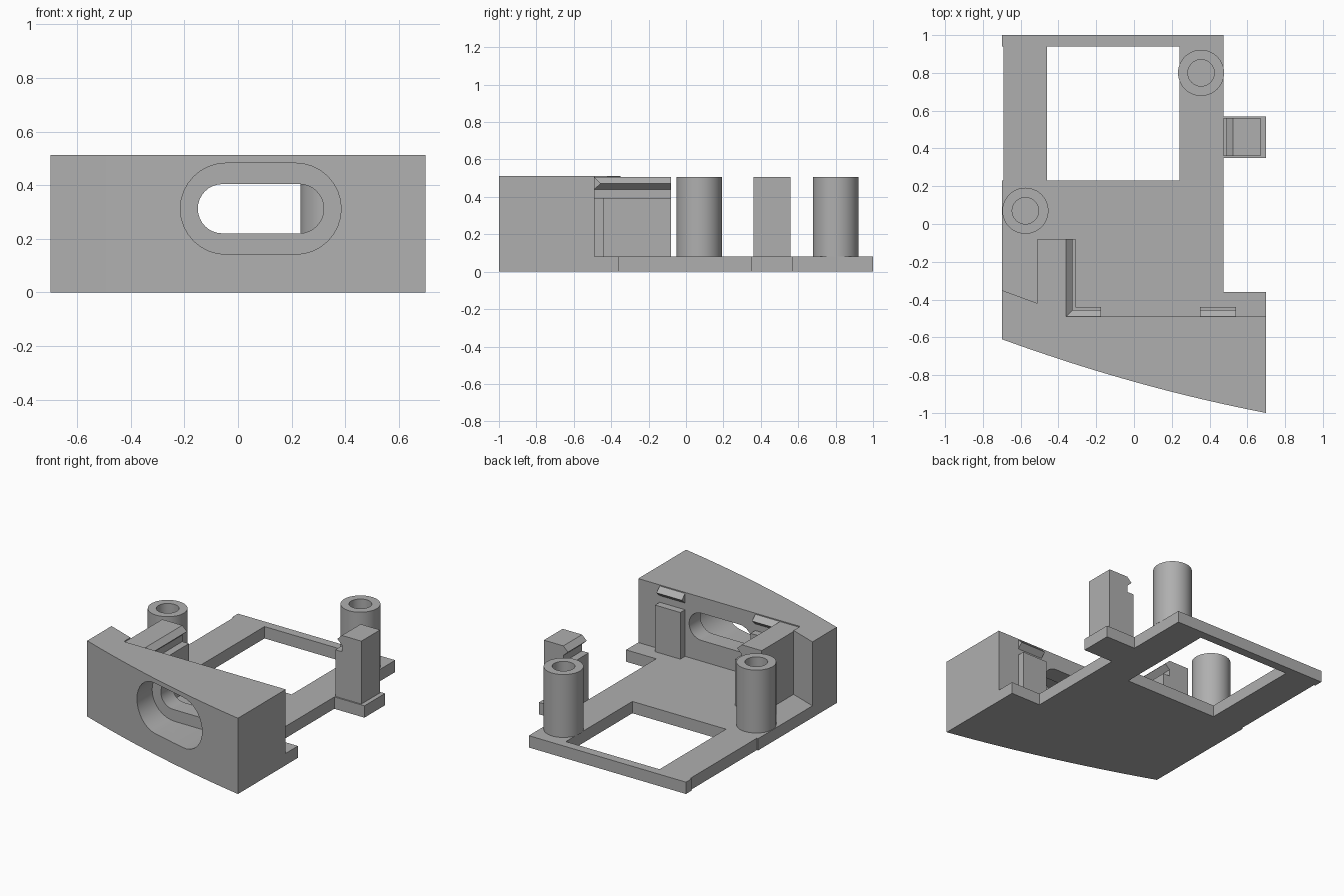
import bpy, bmesh, math
from mathutils import Vector

cube = bpy.data.objects.get("Cube")
if cube:
    bpy.data.objects.remove(cube, do_unlink=True)

grey = bpy.data.materials.new("plain grey")
grey.use_nodes = True
colour = (0.43, 0.43, 0.43, 1)
grey.diffuse_color = colour
grey.node_tree.nodes["Principled BSDF"].inputs["Base Color"].default_value = colour

FLOOR, TOP, BLOCK_TOP, WALL_Y = 0.08, 0.505, 0.512, -0.49


def finish(name, bm):
    bmesh.ops.recalc_face_normals(bm, faces=bm.faces)
    mesh = bpy.data.meshes.new(name)
    bm.to_mesh(mesh)
    bm.free()
    mesh.materials.append(grey)
    ob = bpy.data.objects.new(name, mesh)
    bpy.context.collection.objects.link(ob)
    return ob


def prism(name, points, offset):
    """Extrude a flat outline of 3D points along an offset."""
    bm = bmesh.new()
    face = bm.faces.new([bm.verts.new(p) for p in points])
    ext = bmesh.ops.extrude_face_region(bm, geom=[face])
    verts = [v for v in ext["geom"] if isinstance(v, bmesh.types.BMVert)]
    bmesh.ops.translate(bm, verts=verts, vec=offset)
    return finish(name, bm)


def select(ob):
    bpy.ops.object.select_all(action="DESELECT")
    ob.select_set(True)
    bpy.context.view_layer.objects.active = ob


def cut(ob, cutter):
    mod = ob.modifiers.new("cut", "BOOLEAN")
    mod.operation, mod.solver, mod.object = "DIFFERENCE", "EXACT", cutter
    select(ob)
    bpy.ops.object.modifier_apply(modifier=mod.name)
    bpy.data.objects.remove(cutter, do_unlink=True)


def smooth(ob):
    select(ob)
    bpy.ops.object.shade_smooth_by_angle(angle=math.radians(30))


def slot(half_width, radius, y0, y1):
    """Stadium-shaped cutter running along y."""
    pts = []
    for side in (1, -1):
        for i in range(17):
            a = side * math.pi / 2 - math.pi * i / 16
            a = math.pi / 2 - math.pi * i / 16 + (0 if side > 0 else -math.pi)
            pts.append((0.085 + side * (half_width - radius) + radius * math.cos(a),
                        y0, 0.312 + radius * math.sin(a)))
    return prism("slot_cutter", pts, (0, y1 - y0, 0))


def clip(name, origin, out, along, depth):
    """Board clip: lower ledge, gap and wedge hook, backed by a wall."""
    profile = [(-depth, FLOOR), (0.05, FLOOR), (0.05, 0.395), (0, 0.395),
               (0, 0.44), (0.035, 0.472), (0, TOP), (-depth, TOP)]
    pts = [Vector(origin) + Vector(out) * d + Vector((0, 0, z)) for d, z in profile]
    return prism(name, pts, along)


# Base plate with its square window
outline = [(-0.7, -0.35), (-0.51, -0.42), (-0.51, WALL_Y), (0.7, WALL_Y),
           (0.7, -0.36), (0.475, -0.36), (0.475, 0.35), (0.7, 0.35),
           (0.7, 0.57), (0.475, 0.57), (0.475, 1), (-0.7, 1),
           (-0.7, 0.94), (-0.69, 0.94), (-0.69, 0.23), (-0.7, 0.23)]
plate = prism("base_plate", [(x, y, 0) for x, y in outline], (0, 0, FLOOR))
window = [(-0.46, 0.23), (0.24, 0.23), (0.24, 0.94), (-0.46, 0.94)]
cut(plate, prism("window_cutter", [(x, y, -0.1) for x, y in window], (0, 0, 0.3)))

# Front block with bowed face, and a stepped slot through it
curve = [(x, -0.835 - 0.279 * x + 0.061 * x * x)
         for x in (-0.7 + 1.4 * i / 24 for i in range(25))]
rear = [(0.7, WALL_Y), (-0.51, WALL_Y), (-0.51, -0.42), (-0.7, -0.35)]
block = prism("front_block", [(x, y, 0) for x, y in curve + rear], (0, 0, BLOCK_TOP))
cut(block, slot(0.3, 0.17, -1.2, -0.61))
cut(block, slot(0.235, 0.092, -0.8, -0.3))
smooth(block)

# Board clips: side wall, tab tower and two on the block's back
clip("side_clip_wall", (-0.36, WALL_Y, 0), (1, 0, 0), (0, 0.41, 0), 0.15)
clip("tab_clip_tower", (0.525, 0.36, 0), (-1, 0, 0), (0, 0.2, 0), 0.145)
for name, x, width in (("rear_clip_right", -0.36, 0.185), ("rear_clip_left", 0.35, 0.19)):
    clip(name, (x, WALL_Y, 0), (0, 1, 0), (width, 0, 0), 0.01)

# Hollow screw posts
for name, x, y in (("screw_post_back", 0.355, 0.8), ("screw_post_side", -0.575, 0.07)):
    bm = bmesh.new()
    section = [(0, FLOOR), (0.122, FLOOR), (0.122, TOP), (0.07, TOP), (0.07, 0.1), (0, 0.1)]
    verts = [bm.verts.new((r, 0, z)) for r, z in section]
    edges = [bm.edges.new(pair) for pair in zip(verts, verts[1:])]
    bmesh.ops.spin(bm, geom=verts + edges, cent=(0, 0, 0), axis=(0, 0, 1),
                   angle=math.tau, steps=48)
    bmesh.ops.remove_doubles(bm, verts=bm.verts, dist=0.0005)
    post = finish(name, bm)
    post.location = (x, y, 0)
    smooth(post)
